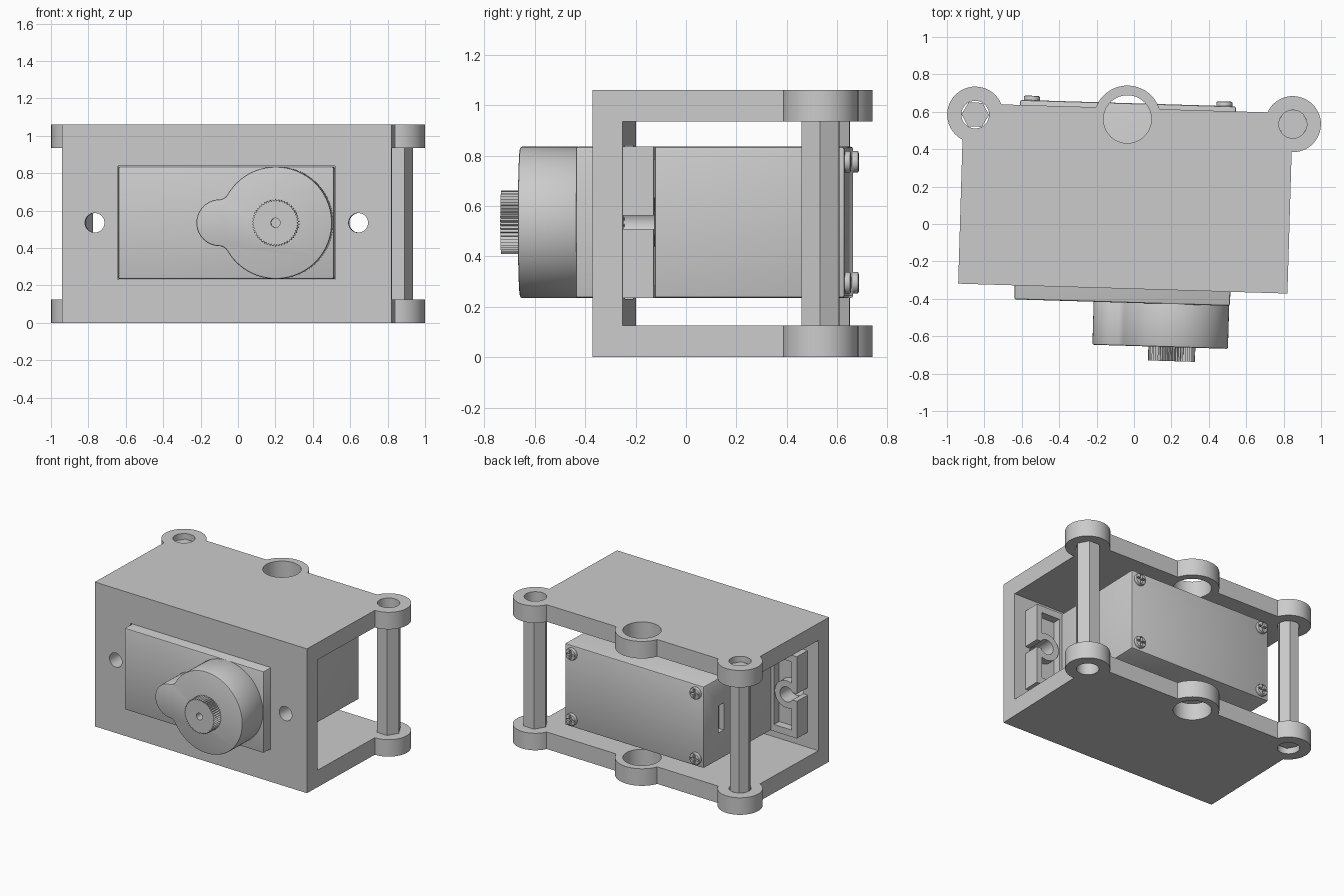
import bpy, bmesh
from math import sin, cos, radians, atan2, degrees
from mathutils import Matrix

if "Cube" in bpy.data.objects:
    bpy.data.objects.remove(bpy.data.objects["Cube"])

TILT = Matrix.Rotation(-0.03, 4, 'Z')   # whole model is turned slightly
parts = []


def prism(name, pts, lo, hi, axis='Y', keep=False):
    """Extrude a 2D outline along Y (outline in x,z) or Z (outline in x,y)."""
    bm = bmesh.new()
    place = (lambda u, v, h: (u, h, v)) if axis == 'Y' else (lambda u, v, h: (u, v, h))
    face = bm.faces.new([bm.verts.new(place(u, v, lo)) for u, v in pts])
    ext = bmesh.ops.extrude_face_region(bm, geom=[face])
    d = place(0, 0, hi - lo)
    bmesh.ops.translate(bm, vec=d, verts=[e for e in ext['geom'] if isinstance(e, bmesh.types.BMVert)])
    bmesh.ops.recalc_face_normals(bm, faces=bm.faces)
    me = bpy.data.meshes.new(name)
    bm.to_mesh(me)
    bm.free()
    ob = bpy.data.objects.new(name, me)
    bpy.context.collection.objects.link(ob)
    if keep:
        parts.append(ob)
    return ob


def arc(cx, cy, r, a0, a1, n):
    return [(cx + r * cos(radians(a0 + (a1 - a0) * i / n)),
             cy + r * sin(radians(a0 + (a1 - a0) * i / n))) for i in range(n + 1)]


def circle(cx, cy, r, n=48):
    return arc(cx, cy, r, 0, 360, n)[:-1]


def box(name, x0, x1, y0, y1, z0, z1, keep=False):
    return prism(name, [(x0, z0), (x1, z0), (x1, z1), (x0, z1)], y0, y1, 'Y', keep)


def apply(ob, mod):
    bpy.context.view_layer.objects.active = ob
    bpy.ops.object.modifier_apply(modifier=mod.name)


def boolean(ob, op, *others):
    for o in others:
        m = ob.modifiers.new('bool', 'BOOLEAN')
        m.operation, m.object, m.solver = op, o, 'EXACT'
        apply(ob, m)
        bpy.data.objects.remove(o)


def bevel(ob, w):
    m = ob.modifiers.new('bevel', 'BEVEL')
    m.width, m.segments, m.limit_method, m.angle_limit = w, 2, 'ANGLE', radians(50)
    apply(ob, m)


# Main dimensions
CX, CZ, TOP, T = -0.051, 0.535, 1.06, 0.125
BX0, BX1, BZ0, BZ1 = -0.628, 0.526, 0.235, 0.835
BACK = 0.559                                   # line of the bosses
BOSSES = [(-0.866, 0.15, 0.074), (-0.052, 0.18, 0.128), (0.833, 0.15, 0.075)]

# Bracket: C-shaped shell with bosses on both plates
bracket = box('bracket', -0.93, 0.831, -0.347, 0.618, 0, TOP, True)
boolean(bracket, 'DIFFERENCE', box('cut', -1.2, 1.2, -0.227, 1, T, TOP - T))
for x, r, hole in BOSSES:
    for lo, hi in ((0, T), (TOP - T, TOP)):
        boolean(bracket, 'UNION', prism('boss', circle(x, BACK, r), lo, hi, 'Z'))
for x, r, hole in BOSSES:
    boolean(bracket, 'DIFFERENCE', prism('cut', circle(x, BACK, hole), -0.1, 1.2, 'Z'))
boolean(bracket, 'DIFFERENCE',
        box('cut', BX0 - .004, BX1 + .004, -0.5, -0.2, BZ0 - .004, BZ1 + .004),
        *[prism('cut', circle(CX + s * 0.705, CZ, 0.052), -0.5, -0.2) for s in (-1, 1)])

# Hexagonal spacer rods
prism('left_hex_rod', circle(-0.866, BACK, 0.074, 6), 0.04, TOP - 0.04, 'Z', True)
prism('right_hex_rod', circle(0.833, BACK, 0.085, 6), T, TOP - T, 'Z', True)

# Servo body with cable socket in its left side
body = box('servo_body', BX0, BX1, -0.422, 0.645, BZ0, BZ1, True)
bevel(body, 0.01)
boolean(body, 'DIFFERENCE', box('cut', BX0 - 0.1, BX0 + 0.04, 0.42, 0.48, CZ - 0.1, CZ + 0.1))

# Mounting ears: pocketed plates with a slotted, ringed screw hole
for side, s in (('left', -1), ('right', 1)):
    def xs(a, b):
        return sorted((CX + s * a, CX + s * b))
    hx = CX + s * 0.705
    ear = box(side + '_mounting_ear', *xs(0.57, 0.79), -0.227, -0.106, BZ0, BZ1, True)
    boolean(ear, 'DIFFERENCE', box('cut', *xs(0.60, 0.745), -0.165, 0, BZ0 + 0.05, BZ1 - 0.05))
    boolean(ear, 'UNION', prism('ring', circle(hx, CZ, 0.1, 32), -0.2, -0.107))
    boolean(ear, 'DIFFERENCE', box('cut', *xs(0.79, 0.9), -0.3, 0, 0.3, 0.8),
            prism('cut', circle(hx, CZ, 0.055, 32), -0.3, 0),
            box('cut', *xs(0.71, 0.9), -0.3, 0, CZ - 0.027, CZ + 0.027))

# Gear cover: big disc blended into a small lobe
GX, R, r, f, D = 0.222, 0.3, 0.125, 0.05, 0.30
fx = -((R + f) ** 2 + D ** 2 - (r + f) ** 2) / (2 * D)
fz = ((R + f) ** 2 - fx ** 2) ** 0.5
a_big = degrees(atan2(fz, fx))
a_lobe = degrees(atan2(fz, fx + D))
outline = (arc(0, 0, R, -a_big, a_big, 60)
           + arc(fx, fz, f, a_big - 180, a_lobe - 180, 8)[1:]
           + arc(-D, 0, r, a_lobe, 360 - a_lobe, 30)[1:]
           + arc(fx, -fz, f, 180 - a_lobe, 180 - a_big, 8)[1:-1])
cover = prism('gear_cover', [(GX + u, CZ + v) for u, v in outline], -0.652, -0.415, 'Y', True)
bevel(cover, 0.008)

# Toothed output shaft
N = 50
teeth = [(GX + q * cos(6.283185 * i / (2 * N)), CZ + q * sin(6.283185 * i / (2 * N)))
         for i in range(2 * N) for q in [0.126 if i % 2 else 0.116]]
shaft = prism('output_shaft', teeth, -0.727, -0.64, 'Y', True)
boolean(shaft, 'DIFFERENCE', prism('cut', circle(GX, CZ, 0.025, 24), -0.8, -0.66))

# Cross-head screws on the back cover
for sx in (-1, 1):
    for sz in (-1, 1):
        x, z = CX + sx * 0.515, CZ + sz * 0.24
        screw = prism('back_screw', circle(x, z, 0.043, 24), 0.63, 0.669, 'Y', True)
        bevel(screw, 0.008)
        boolean(screw, 'DIFFERENCE',
                box('cut', x - .034, x + .034, 0.648, 0.7, z - .007, z + .007),
                box('cut', x - .007, x + .007, 0.648, 0.7, z - .034, z + .034))

# Turn everything and shade
bpy.ops.object.select_all(action='DESELECT')
for ob in parts:
    ob.data.transform(TILT)
    ob.select_set(True)
bpy.context.view_layer.objects.active = bracket
bpy.ops.object.shade_smooth_by_angle(angle=radians(25))
